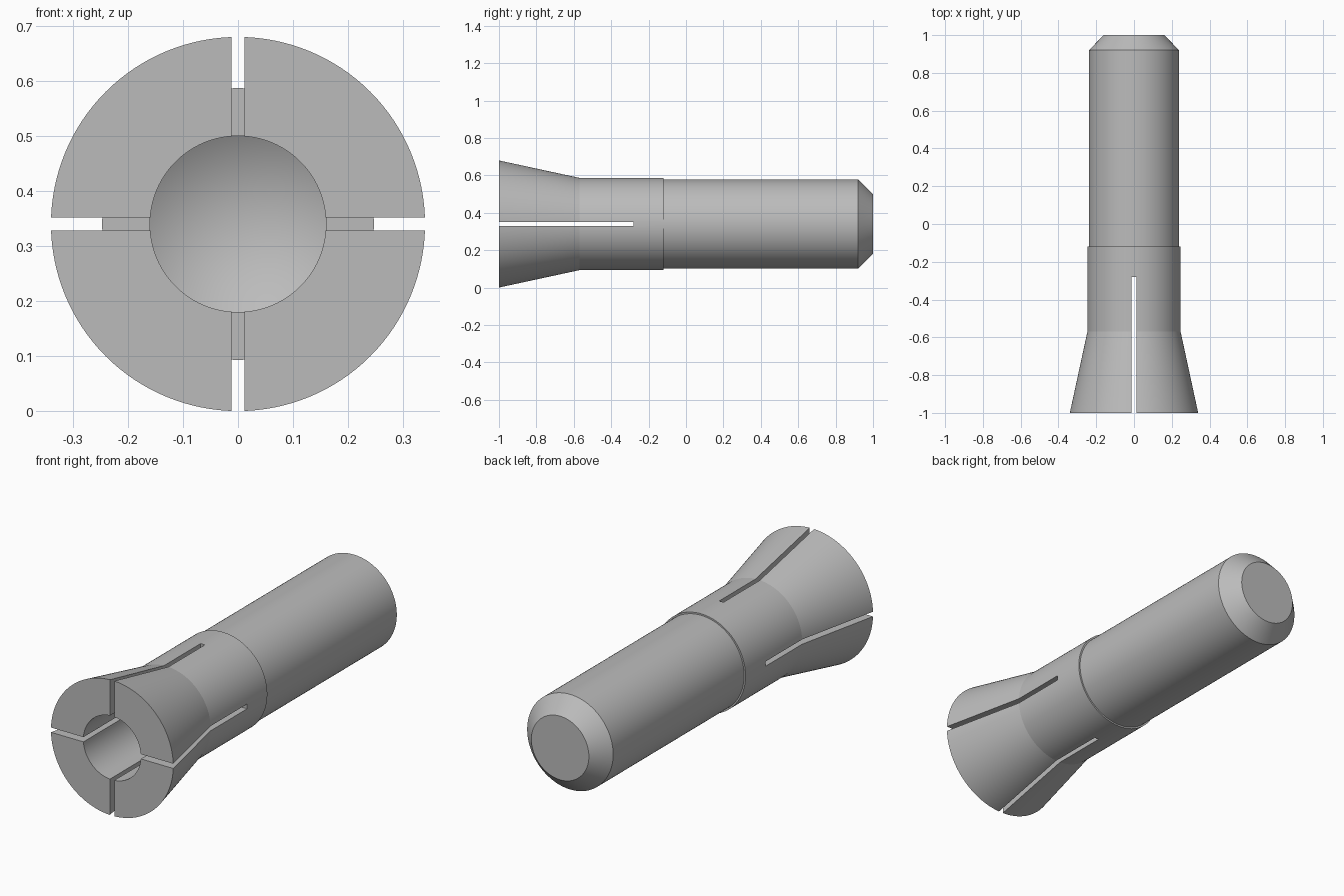
import bpy
import bmesh
from math import pi, radians
from mathutils import Matrix, Vector

cube = bpy.data.objects.get("Cube")
if cube:
    bpy.data.objects.remove(cube, do_unlink=True)

AXIS_Z = 0.34      # height of the centre line
SLOT_WIDTH = 0.024
SLOT_END = -0.28
SEGMENTS = 128

steel = bpy.data.materials.new("steel_grey")
steel.use_nodes = True
colour = (0.5, 0.5, 0.5, 1)
steel.diffuse_color = colour
steel.node_tree.nodes["Principled BSDF"].inputs["Base Color"].default_value = colour


def make_object(name, bm):
    mesh = bpy.data.meshes.new(name)
    bm.to_mesh(mesh)
    bm.free()
    mesh.materials.append(steel)
    obj = bpy.data.objects.new(name, mesh)
    bpy.context.collection.objects.link(obj)
    return obj


def lathe(name, profile):
    """Spin (radius, y) points around the centre line."""
    bm = bmesh.new()
    verts = [bm.verts.new((r, y, AXIS_Z)) for r, y in profile]
    edges = [bm.edges.new(pair) for pair in zip(verts, verts[1:])]
    bmesh.ops.spin(bm, geom=verts + edges, cent=(0, 0, AXIS_Z), axis=(0, 1, 0),
                   angle=2 * pi, steps=SEGMENTS, use_duplicate=False)
    bmesh.ops.remove_doubles(bm, verts=bm.verts, dist=0.0001)
    bmesh.ops.recalc_face_normals(bm, faces=bm.faces)
    return make_object(name, bm)


def slot_cutter(name, size_x, size_z):
    bm = bmesh.new()
    start = -1.1
    size = Vector((size_x, SLOT_END - start, size_z))
    place = Matrix.Translation((0, (SLOT_END + start) / 2, AXIS_Z))
    bmesh.ops.create_cube(bm, size=1, matrix=place @ Matrix.Diagonal(size).to_4x4())
    obj = make_object(name, bm)
    obj.hide_render = True
    return obj


# Collet: drilled bore, flared nose, collar, shank and chamfered tail
collet = lathe("collet_body", [
    (0, -0.024), (0.16, -0.12), (0.16, -1),
    (0.34, -1), (0.247, -0.57), (0.247, -0.12),
    (0.239, -0.12), (0.239, 0.92), (0.16, 1), (0, 1),
])

# Crossed slots that split the nose into four jaws
bpy.ops.object.select_all(action="DESELECT")
bpy.context.view_layer.objects.active = collet
collet.select_set(True)
for name, sx, sz in (("vertical_slot", SLOT_WIDTH, 1), ("horizontal_slot", 1, SLOT_WIDTH)):
    cutter = slot_cutter(name, sx, sz)
    cut = collet.modifiers.new(name, "BOOLEAN")
    cut.operation = "DIFFERENCE"
    cut.solver = "EXACT"
    cut.object = cutter
    bpy.ops.object.modifier_apply(modifier=cut.name)
    bpy.data.objects.remove(cutter, do_unlink=True)

# Smooth turned surfaces with crisp machined edges
bpy.ops.object.shade_smooth_by_angle(angle=radians(10))
